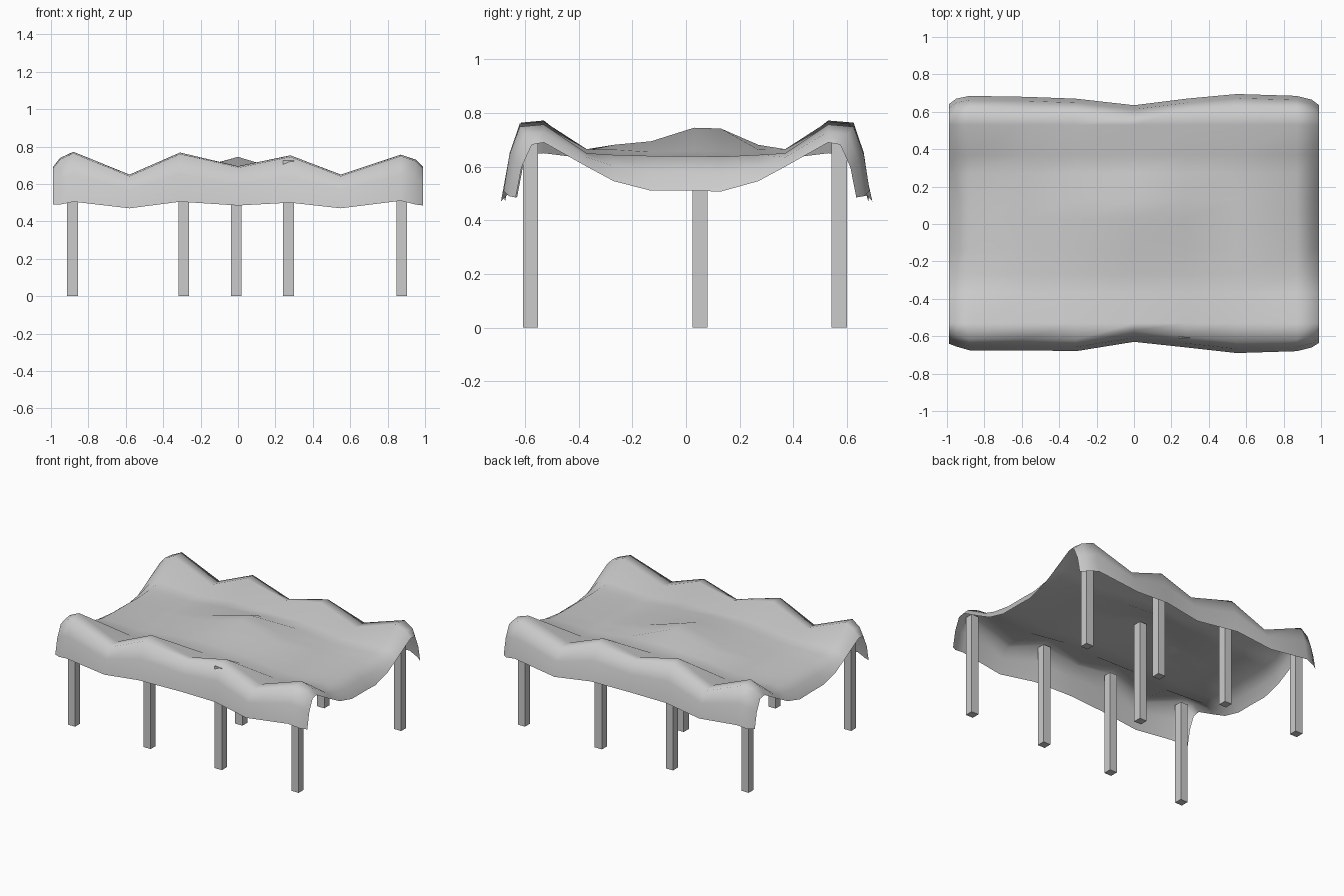
import bpy, bmesh

if "Cube" in bpy.data.objects:
    bpy.data.objects.remove(bpy.data.objects["Cube"])

# Cloth control profiles along x (front and back share them)
XS    = [-.99, -.95, -.88, -.58, -.31, 0, .28, .55, .87, .95, .99]
HEM_F = [.64, .655, .675, .675, .68, .63, .66, .69, .68, .66, .635]
HEM_B = [.64, .67, .685, .68, .67, .635, .67, .695, .685, .665, .635]
HEM_Z = [.49, .49, .505, .47, .505, .485, .50, .47, .51, .49, .485]
RIDGE = [.69, .74, .772, .65, .768, .695, .753, .65, .757, .73, .69]
SLOPE = [.60, .625, .645, .63, .665, .66, .665, .63, .65, .635, .60]
MID   = [.51, .575, .63, .635, .66, .745, .66, .635, .64, .58, .51]


def half_section(i, sign, hem):
    """Points from hem inward to just before the centre line."""
    h, r, s, m = hem[i], RIDGE[i], SLOPE[i], MID[i]
    pts = [(h, HEM_Z[i]),
           (h - .022, HEM_Z[i] * .45 + r * .55),
           (h - .06, r - .008),
           (.53, r),
           (.37, s),
           (.27, s * .4 + m * .6 if abs(XS[i]) > .8 else s * .75 + m * .25)]
    return [(sign * y, z) for y, z in pts]


def section(i):
    front = half_section(i, -1, HEM_F)
    back = half_section(i, 1, HEM_B)
    z = MID[i]
    return front + [(-.13, z if abs(XS[i]) > .8 else z * .5 + SLOPE[i] * .5 - .008),
                    (.03, z), (.13, z - .003)] + back[::-1]


# Draped cloth cover, a single sheet
bm = bmesh.new()
cols = []
for i, x in enumerate(XS):
    cols.append([bm.verts.new((x, y, z)) for y, z in section(i)])
for a, b in zip(cols, cols[1:]):
    for j in range(len(a) - 1):
        bm.faces.new((a[j], b[j], b[j + 1], a[j + 1])).smooth = True
mesh = bpy.data.meshes.new("cloth_cover")
bm.to_mesh(mesh)
bm.free()
bpy.context.collection.objects.link(bpy.data.objects.new("cloth_cover", mesh))


# Square posts
def post(name, x, y, top):
    bpy.ops.mesh.primitive_cube_add(size=1, location=(x, y, top / 2))
    ob = bpy.context.object
    ob.name = name
    ob.scale = (.057, .057, top)


for row, y in (("front", -.58), ("back", .572)):
    for k, x in enumerate((-.885, -.29, .27, .875)):
        post(f"{row}_post_{k + 1}", x, y, .725)
post("centre_post", -.01, .052, .72)
